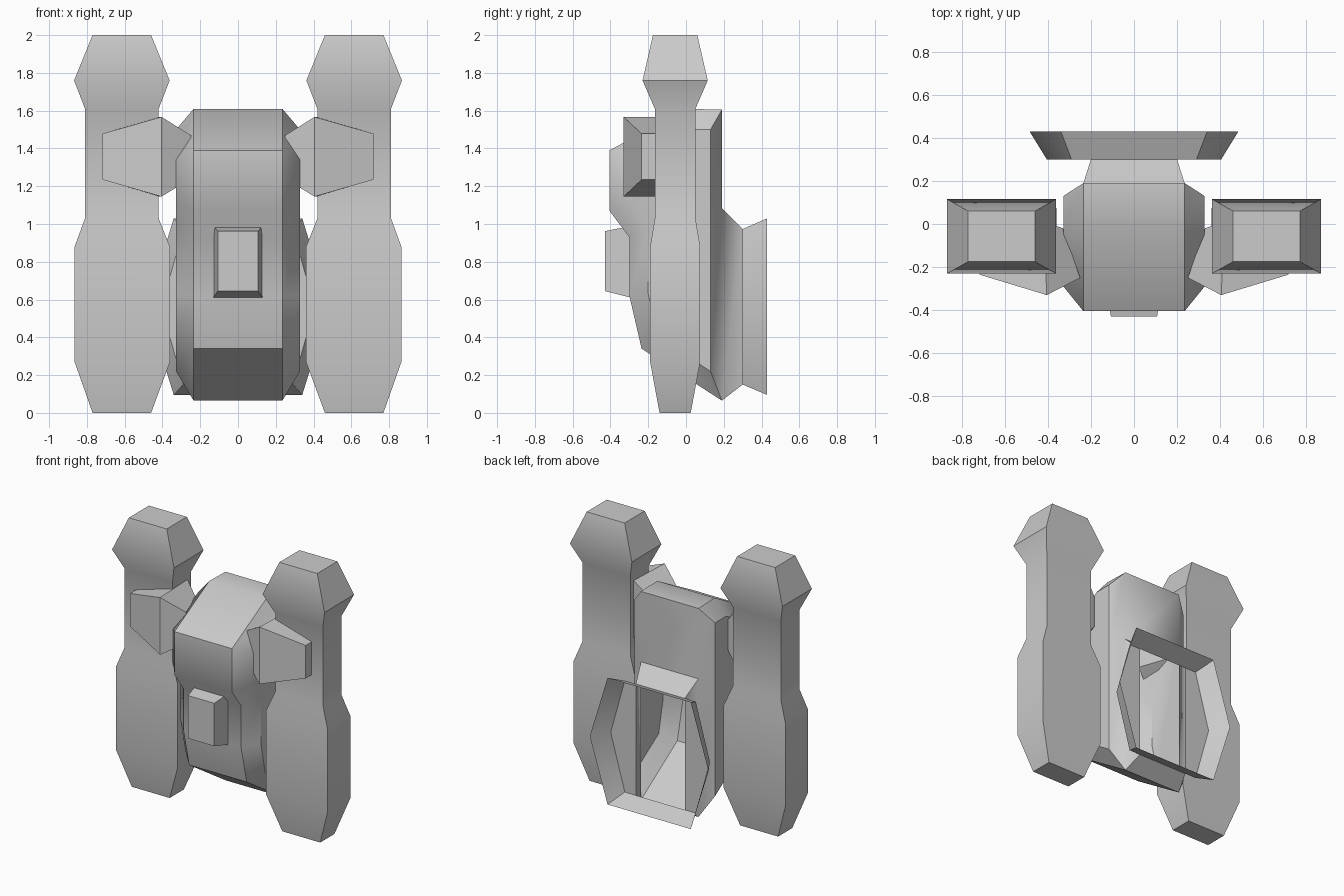
import bpy, bmesh

if "Cube" in bpy.data.objects:
    bpy.data.objects.remove(bpy.data.objects["Cube"])


def finish(name, bm, mirror=False):
    """Turn a bmesh into an object with angle-based smoothing."""
    bmesh.ops.recalc_face_normals(bm, faces=bm.faces)
    mesh = bpy.data.meshes.new(name)
    bm.to_mesh(mesh)
    bm.free()
    ob = bpy.data.objects.new(name, mesh)
    bpy.context.collection.objects.link(ob)
    if mirror:
        ob.modifiers.new("Mirror", 'MIRROR').use_axis[0] = True
    bpy.ops.object.select_all(action='DESELECT')
    ob.select_set(True)
    bpy.context.view_layer.objects.active = ob
    bpy.ops.object.shade_smooth_by_angle(angle=0.7)
    return ob


def loft(bm, rings, caps=True):
    """Bridge closed rings of points, optionally capping both ends."""
    vs = [[bm.verts.new(p) for p in r] for r in rings]
    n = len(rings[0])
    for a, b in zip(vs, vs[1:]):
        for i in range(n):
            j = (i + 1) % n
            bm.faces.new((a[i], a[j], b[j], b[i]))
    if caps:
        bm.faces.new(vs[0])
        bm.faces.new(vs[-1])
    return vs


# Side pods: rectangular sections stacked in z (z, x0, x1, y0, y1)
sections = [
    (0.00, 0.46, 0.77, -0.14, 0.025),
    (0.27, 0.36, 0.865, -0.19, 0.075),
    (0.88, 0.36, 0.865, -0.19, 0.075),
    (1.03, 0.42, 0.81, -0.165, 0.05),
    (1.61, 0.42, 0.81, -0.165, 0.05),
    (1.76, 0.362, 0.868, -0.23, 0.115),
    (2.00, 0.46, 0.77, -0.175, 0.06),
]
bm = bmesh.new()
loft(bm, [[(x0, y0, z), (x1, y0, z), (x1, y1, z), (x0, y1, z)]
          for z, x0, x1, y0, y1 in sections])
finish("side_pods", bm, mirror=True)

# Body: wide centre strip with chamfers to inset side walls, open at the lower back
outer = [(0.19, 0.065), (-0.235, 0.34), (-0.30, 0.62), (-0.30, 0.93), (-0.405, 1.07),
         (-0.405, 1.39), (0.0, 1.61), (0.19, 1.605), (0.19, 1.085)]
inner = [(0.13, 0.22), (-0.15, 0.40), (-0.20, 0.63), (-0.20, 0.97), (-0.29, 1.11),
         (-0.29, 1.34), (0.0, 1.50), (0.13, 1.50), (0.13, 1.085)]
bm = bmesh.new()
rows = loft(bm, [[(x, y, z) for y, z in prof] for x, prof in
                 ((-0.328, inner), (-0.235, outer), (0.235, outer), (0.328, inner))])
mouth = [rows[1][0], rows[2][0], rows[2][8], rows[1][8]]
opening = next(f for f in bm.faces if set(f.verts) == set(mouth))
bmesh.ops.delete(bm, geom=[opening], context='FACES_ONLY')
# Short duct tapering back from the opening
duct = [bm.verts.new(p) for p in
        ((-0.2, 0.3, 0.15), (0.2, 0.3, 0.15), (0.2, 0.3, 0.973), (-0.2, 0.3, 0.973))]
for i in range(4):
    j = (i + 1) % 4
    bm.faces.new((mouth[i], mouth[j], duct[j], duct[i]))
finish("body", bm)


# Rear funnel: open six-sided flared ring with flange plates beside the duct
def hexagon(y, corner, mid, z0, z1):
    return [(-corner, y, z0), (corner, y, z0), (mid, y, 0.56),
            (corner, y, z1), (-corner, y, z1), (-mid, y, 0.56)]


bm = bmesh.new()
ring = loft(bm, [hexagon(0.30, 0.29, 0.405, 0.15, 0.973),
                 hexagon(0.43, 0.34, 0.485, 0.095, 1.03)], caps=False)[0]
for s, ids in ((1, (1, 2, 3)), (-1, (0, 5, 4))):
    low = bm.verts.new((0.2 * s, 0.3, 0.15))
    high = bm.verts.new((0.2 * s, 0.3, 0.973))
    bm.faces.new([low] + [ring[i] for i in ids] + [high])
finish("rear_funnel", bm)

# Shoulder arms: slanted inner end, large middle, small outer end
bm = bmesh.new()
loft(bm, [[(xf, yf, z0), (xb, yb, z0), (xb, yb, z1), (xf, yf, z1)]
          for xf, yf, xb, yb, z0, z1 in (
              (0.25, -0.25, 0.33, -0.02, 1.24, 1.47),
              (0.405, -0.33, 0.42, 0.01, 1.145, 1.567),
              (0.718, -0.235, 0.718, -0.08, 1.235, 1.478))])
finish("shoulder_arms", bm, mirror=True)

# Chest box: tapered towards the front
bm = bmesh.new()
loft(bm, [[(-w, y, z0), (w, y, z0), (w, y, z1), (-w, y, z1)]
          for y, w, z0, z1 in ((-0.29, 0.13, 0.61, 0.99), (-0.43, 0.107, 0.645, 0.962))])
finish("chest_box", bm)
